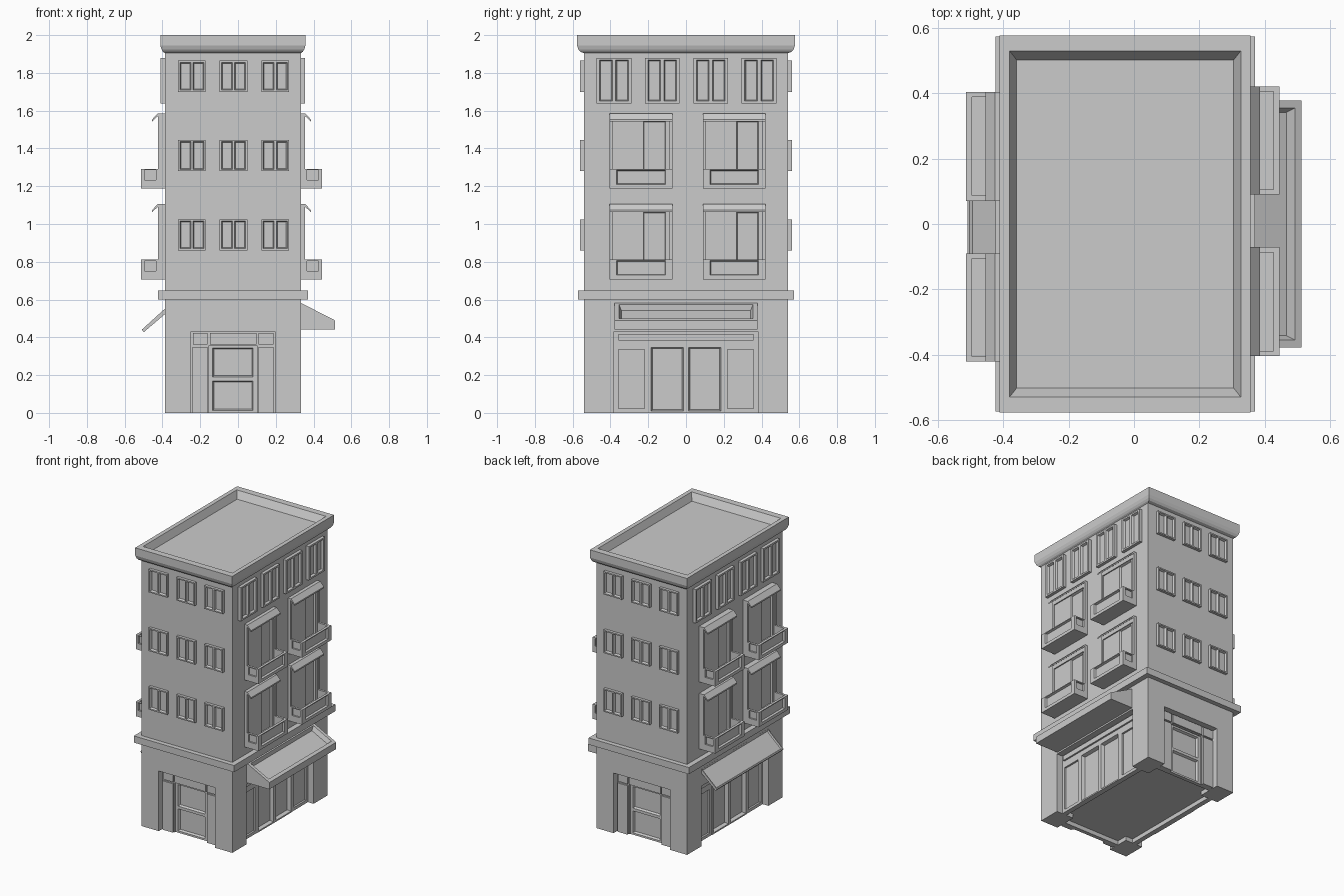
import bpy, bmesh, math
from mathutils import Matrix, Vector

if "Cube" in bpy.data.objects:
    bpy.data.objects.remove(bpy.data.objects["Cube"])

mat = bpy.data.materials.new("mid grey")
mat.use_nodes = True
mat.diffuse_color = (0.6, 0.6, 0.6, 1)
mat.node_tree.nodes["Principled BSDF"].inputs["Base Color"].default_value = (0.6, 0.6, 0.6, 1)

CX = -0.027            # centre of the tower in x
HX, HY = 0.36, 0.54    # half width and half depth of the tower
RECESS = 0.07          # depth of the ground floor openings
FRONT, RIGHT, BACK, LEFT = range(4)
parts = {}


def part(name):
    return parts.setdefault(name, bmesh.new())


def place(side, u, d, z):
    """Wall coordinates (along, outward, up) to world coordinates."""
    half = HY if side in (FRONT, BACK) else HX
    p = Matrix.Rotation(side * math.pi / 2, 3, 'Z') @ Vector((u, -half - d, z))
    return p + Vector((CX, 0, 0))


def prism(name, side, u0, u1, profile):
    """Extrude a (outward, up) profile along a wall."""
    bm = part(name)
    a = [bm.verts.new(place(side, u0, d, z)) for d, z in profile]
    b = [bm.verts.new(place(side, u1, d, z)) for d, z in profile]
    n = len(profile)
    faces = [bm.faces.new((a[i], a[(i + 1) % n], b[(i + 1) % n], b[i])) for i in range(n)]
    faces += [bm.faces.new(a[::-1]), bm.faces.new(b)]
    bmesh.ops.recalc_face_normals(bm, faces=faces)
    return faces


def box(name, side, u0, u1, d0, d1, z0, z1):
    return prism(name, side, u0, u1, [(d0, z0), (d1, z0), (d1, z1), (d0, z1)])


def sink(name, face, thickness, depth):
    bmesh.ops.inset_individual(part(name), faces=[face], thickness=thickness, depth=-depth)


def pane(name, side, u0, u1, d0, d1, z0, z1, slope=0.008, depth=0.016):
    """Block whose outer face sinks in with sloping sides."""
    sink(name, box(name, side, u0, u1, d0, d1, z0, z1)[1], slope, depth)


def frame(name, side, u0, u1, z0, z1, d0, d1, bu, bz):
    """Four border bars."""
    for a in (u0, u1 - bu):
        box(name, side, a, a + bu, d0, d1, z0, z1)
    for a in (z0, z1 - bz):
        box(name, side, u0 + bu, u1 - bu, d0, d1, a, a + bz)


def window(name, side, u0, u1, z0, z1, d0, d1, bu, bz, mullion):
    """Border bars, a middle bar and two sunk panes."""
    frame(name + "_frames", side, u0, u1, z0, z1, d0, d1, bu, bz)
    m, h = (u0 + u1) / 2, mullion / 2
    box(name + "_frames", side, m - h, m + h, d0, d1, z0 + bz, z1 - bz)
    for a, b in ((u0 + bu, m - h), (m + h, u1 - bu)):
        pane(name + "_glass", side, a, b, d0, d1, z0 + bz, z1 - bz)


def loft(name, rings):
    """Stack of rectangles (half x, half y, z), closed at both ends."""
    bm = part(name)
    loops = [[bm.verts.new((CX + sx * hx, sy * hy, z))
              for sx, sy in ((-1, -1), (1, -1), (1, 1), (-1, 1))] for hx, hy, z in rings]
    for lo, hi in zip(loops, loops[1:]):
        for i in range(4):
            j = (i + 1) % 4
            bm.faces.new((lo[i], lo[j], hi[j], hi[i]))
    bm.faces.new(loops[0][::-1])
    bm.faces.new(loops[-1])


# Tower, raised ground floor core and corner piers
loft("tower_walls", [(HX, HY, 0.43), (HX, HY, 1.91)])
loft("ground_core", [(HX - RECESS, HY - RECESS, 0.03), (HX - RECESS, HY - RECESS, 0.43)])
for side in (FRONT, BACK):
    for u0, u1 in ((-HX, -0.223), (0.223, HX)):
        box("corner_piers", side, u0, u1, -0.16, 0, 0, 0.43)

# Floor band, and cornice with a rounded underside and a sunken roof
loft("floor_band", [(0.397, 0.573, 0.6), (0.397, 0.573, 0.648)])
loft("roof_cornice", [(HX, HY, 1.905), (0.37, 0.56, 1.912), (0.378, 0.57, 1.925),
                      (0.384, 0.577, 1.945), (0.384, 0.577, 2), (0.354, 0.53, 2),
                      (0.332, 0.502, 1.95)])

for side in (FRONT, BACK):
    # Small windows on the narrow walls
    for u in (-0.217, 0.003, 0.224):
        for z in (0.86, 1.28, 1.7):
            window("narrow_wall_window", side, u - 0.073, u + 0.073, z, z + 0.165,
                   -0.01, 0.02, 0.009, 0.009, 0.011)

    # Entrance door with side panels and transom
    back = -RECESS - 0.01
    box("door_transom", side, -0.223, 0.223, back, -0.045, 0.357, 0.43)
    for u0, u1 in ((-0.21, -0.135), (-0.122, 0.125), (0.135, 0.215)):
        box("transom_panels", side, u0, u1, -0.046, -0.033, 0.362, 0.424)
    for u0, u1 in ((-0.223, -0.127), (0.127, 0.223)):
        box("door_side_panels", side, u0, u1, back, -0.045, 0, 0.357)
        box("door_side_trim", side, u0 + 0.008, u1 - 0.008, -0.046, -0.033, 0, 0.35)
    frame("entrance_door", side, -0.127, 0.127, 0, 0.357, back, -0.053, 0.02, 0.013)
    box("entrance_door", side, -0.107, 0.107, back, -0.053, 0.17, 0.19)
    for z0, z1 in ((0.013, 0.17), (0.19, 0.344)):
        pane("entrance_door_panels", side, -0.107, 0.107, back, -0.053, z0, z1, 0.01)

for side in (RIGHT, LEFT):
    # Tall windows below the roof
    for u in (-0.381, -0.126, 0.131, 0.387):
        window("tall_window", side, u - 0.092, u + 0.092, 1.638, 1.88, -0.01, 0.022, 0.016, 0.012, 0.018)

    # Balcony windows with a hood and a hollow balcony
    out = 0.015 if side == LEFT else 0
    for u0, u1 in ((-0.404, -0.071), (0.09, 0.421)):
        for z in (0.707, 1.187):
            top, m = z + 0.4, (u0 + u1) / 2
            frame("balcony_window_frames", side, u0, u1, z, top - 0.014, -0.01, out + 0.021, 0.016, 0.03)
            box("balcony_sashes", side, u0 + 0.016, m + 0.012, -0.01, out + 0.013, z + 0.03, top - 0.044)
            box("balcony_sashes", side, u1 - 0.037, u1 - 0.016, -0.01, out + 0.013, z + 0.03, top - 0.044)
            pane("balcony_glass", side, m + 0.012, u1 - 0.037, -0.01, out + 0.013,
                 z + 0.03, top - 0.044, 0.006, 0.012)
            prism("window_hoods", side, u0, u1,
                  [(0, top - 0.002), (out + 0.024, top - 0.002), (out + 0.053, top - 0.034),
                   (out + 0.053, top - 0.044), (out + 0.022, top - 0.016), (0, top - 0.016)])
            d, rail = out + 0.112, z + 0.105
            box("balcony_floor", side, u0, u1, 0, d, z, z + 0.016)
            frame("balcony_front", side, u0, u1, z + 0.016, rail, d - 0.018, d, 0.037, 0.006)
            pane("balcony_front", side, u0 + 0.037, u1 - 0.037, d - 0.018, d,
                 z + 0.022, rail - 0.006, 0.006, 0.014)
            for a, inner in ((u0, u0 + 0.012), (u1 - 0.016, u1 - 0.016)):
                b = a + 0.016
                box("balcony_ends", side, a, b, 0, d - 0.018, z + 0.016, z + 0.045)
                box("balcony_ends", side, a, b, 0, d - 0.018, rail - 0.007, rail)
                box("balcony_ends", side, a, b, 0, out + 0.033, z + 0.045, rail - 0.007)
                box("balcony_ends", side, inner, inner + 0.004, out + 0.033, d - 0.018,
                    z + 0.045, rail - 0.007)

    # Shop front: fascia, side windows and double door
    back = -RECESS - 0.01
    box("shop_fascia", side, -0.38, 0.38, back, -0.045, 0.357, 0.43)
    box("shop_sign_board", side, -0.357, 0.357, -0.05, -0.033, 0.383, 0.418)
    for u0, u1 in ((-0.38, -0.198), (0.198, 0.38)):
        box("shop_windows", side, u0, u1, back, -0.058, 0, 0.357)
        frame("shop_windows", side, u0, u1, 0, 0.357, -0.058, -0.045, 0.022, 0.022)
    frame("shop_doors", side, -0.198, 0.198, 0, 0.357, back, -0.042, 0.014, 0.01)
    box("shop_doors", side, -0.013, 0.013, back, -0.042, 0.01, 0.347)
    for u0, u1 in ((-0.184, -0.013), (0.013, 0.184)):
        pane("shop_door_glass", side, u0, u1, back, -0.042, 0.01, 0.347, 0.01, 0.025)

# Boxed awning with a sunken sloping top
slope = prism("boxed_awning", RIGHT, -0.378, 0.378,
              [(-0.005, 0.585), (0.18, 0.49), (0.18, 0.441), (-0.005, 0.441)])[0]
sink("boxed_awning", slope, 0.033, 0)
sink("boxed_awning", slope, 0.018, 0.03)

# Plain sloping awning with a thin raised rim
slope = prism("plain_awning", LEFT, -0.378, 0.378,
              [(-0.005, 0.556), (0.122, 0.441), (0.112, 0.427), (-0.005, 0.527)])[0]
sink("plain_awning", slope, 0.01, 0)
sink("plain_awning", slope, 0.006, 0.01)

# Turn every part into an object
for name, bm in parts.items():
    bmesh.ops.recalc_face_normals(bm, faces=bm.faces)
    mesh = bpy.data.meshes.new(name)
    bm.to_mesh(mesh)
    bm.free()
    mesh.materials.append(mat)
    bpy.context.collection.objects.link(bpy.data.objects.new(name, mesh))
